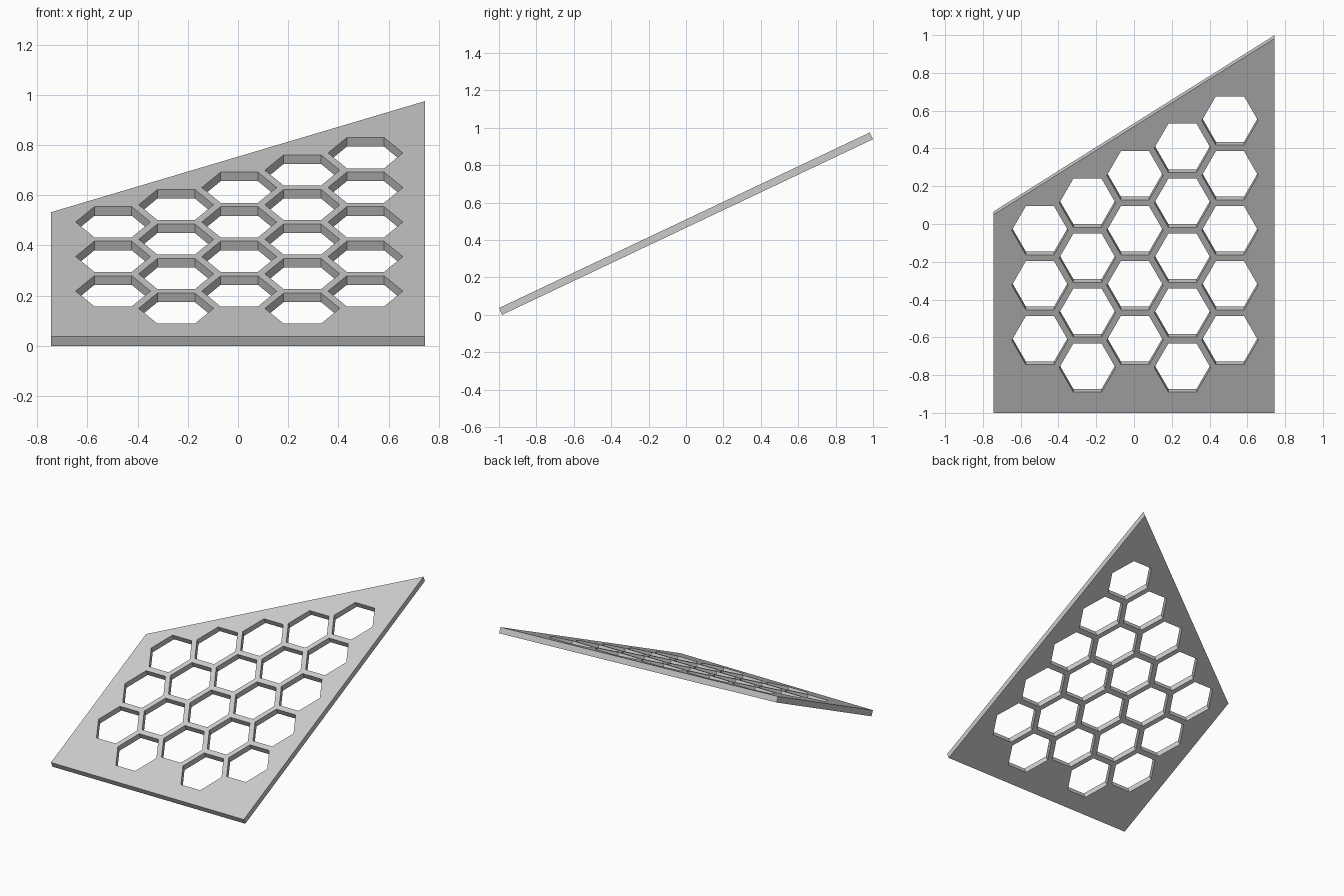
import bpy, bmesh
from math import atan2, cos, sin, pi
from mathutils import Matrix, Vector

if "Cube" in bpy.data.objects:
    bpy.data.objects.remove(bpy.data.objects["Cube"], do_unlink=True)

HALF_WIDTH = 0.745
THICK = 0.04
SHORT_SIDE, LONG_SIDE = 1.16, 2.194   # lengths of the left and right edges
TILT = atan2(0.939, 1.983)
STRETCH = 1 / cos(TILT)               # cells look regular from above
RADIUS = 0.149
COL_STEP, ROW_STEP = 0.2515, 0.3217

bm = bmesh.new()


def add_loop(points):
    verts = [bm.verts.new((x, y, 0)) for x, y in points]
    for a, b in zip(verts, verts[1:] + verts[:1]):
        bm.edges.new((a, b))


# Slanted panel outline
add_loop([(-HALF_WIDTH, 0), (HALF_WIDTH, 0),
          (HALF_WIDTH, LONG_SIDE), (-HALF_WIDTH, SHORT_SIDE)])

# Honeycomb openings, staggered by column
for col, count in enumerate((3, 4, 4, 5, 5)):
    cx = 0.005 + (col - 2) * COL_STEP
    first = 0.425 - (ROW_STEP / 2 if col % 2 else 0)
    for row in range(count):
        cy = first + row * ROW_STEP
        add_loop([(cx + RADIUS * cos(k * pi / 3),
                   cy + RADIUS * STRETCH * sin(k * pi / 3)) for k in range(6)])

# Fill around the openings and give the panel its thickness
bmesh.ops.triangle_fill(bm, use_beauty=True, edges=bm.edges[:], normal=(0, 0, 1))
top = bmesh.ops.extrude_face_region(bm, geom=bm.faces[:])
bmesh.ops.translate(bm, vec=(0, 0, THICK),
                    verts=[g for g in top["geom"] if isinstance(g, bmesh.types.BMVert)])
bmesh.ops.recalc_face_normals(bm, faces=bm.faces[:])

# Tilt the panel up from its front edge
place = Matrix.Translation(Vector((0, -1 + THICK * sin(TILT), 0))) @ Matrix.Rotation(TILT, 4, "X")
bmesh.ops.transform(bm, matrix=place, verts=bm.verts[:])

mesh = bpy.data.meshes.new("honeycomb_panel")
bm.to_mesh(mesh)
bm.free()
panel = bpy.data.objects.new("honeycomb_panel", mesh)
bpy.context.collection.objects.link(panel)

# Light grey finish
grey = bpy.data.materials.new("light_grey")
grey.use_nodes = True
color = (0.6, 0.6, 0.6, 1)
grey.diffuse_color = color
grey.node_tree.nodes["Principled BSDF"].inputs["Base Color"].default_value = color
mesh.materials.append(grey)
